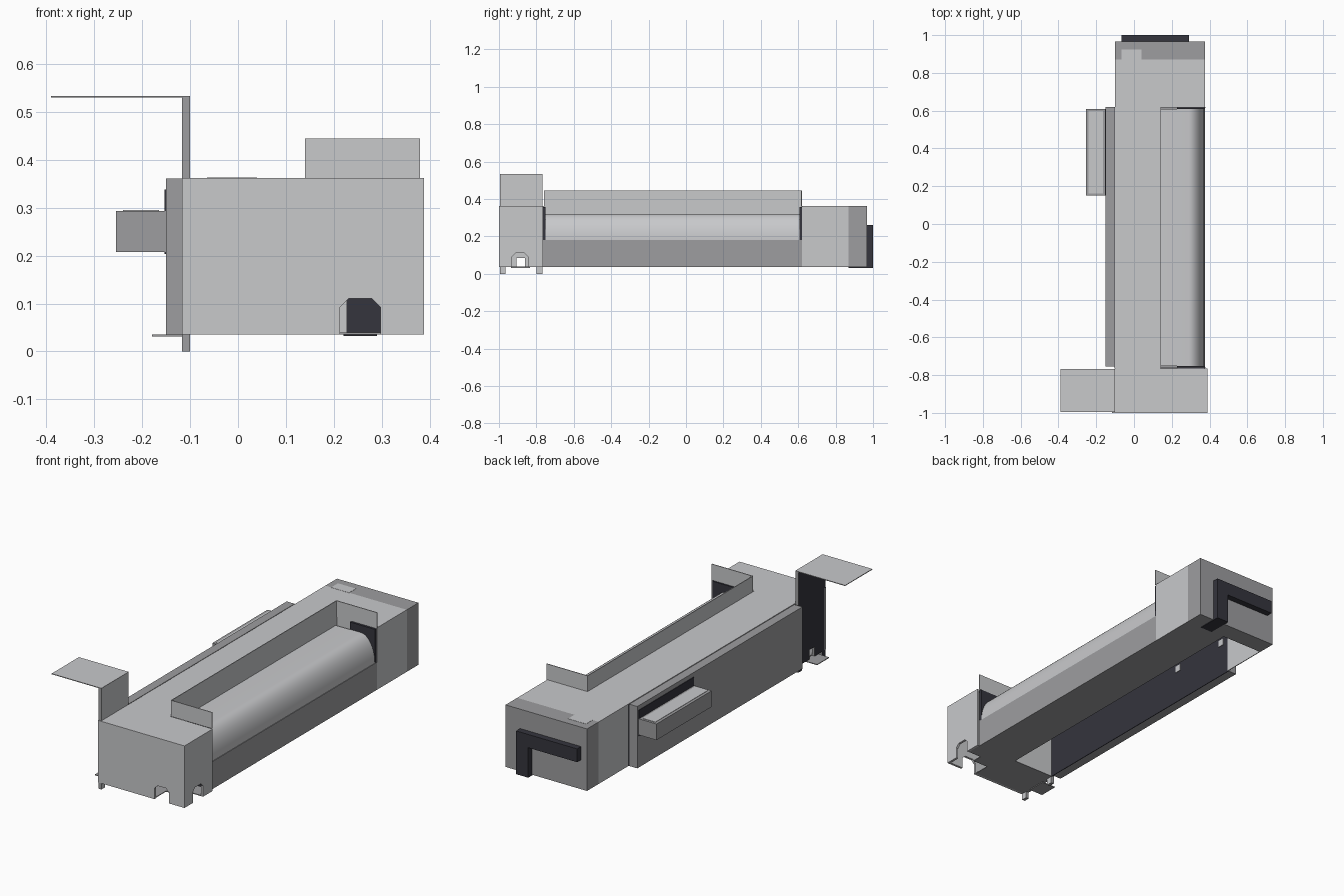
import bpy, bmesh, math
from mathutils import Vector

if "Cube" in bpy.data.objects:
    bpy.data.objects.remove(bpy.data.objects["Cube"])


def mat(name, c):
    m = bpy.data.materials.new(name)
    m.diffuse_color = (*c, 1)
    m.use_nodes = True
    m.node_tree.nodes["Principled BSDF"].inputs["Base Color"].default_value = m.diffuse_color
    return m


LIGHT = mat("light_grey", (0.58, 0.585, 0.60))
MID = mat("mid_grey", (0.34, 0.34, 0.35))
DARK = mat("dark_charcoal", (0.035, 0.035, 0.047))


def finish(name, bm, mats):
    bmesh.ops.recalc_face_normals(bm, faces=bm.faces)
    me = bpy.data.meshes.new(name)
    bm.to_mesh(me)
    bm.free()
    for m in mats:
        me.materials.append(m)
    ob = bpy.data.objects.new(name, me)
    bpy.context.collection.objects.link(ob)
    return ob


def prism(name, pts, axis, a, b, *mats):
    """Extrude a 2D outline along an axis; points are the other two axes in order."""
    bm = bmesh.new()
    vs = []
    for p in pts:
        q = list(p)
        q.insert(axis, a)
        vs.append(bm.verts.new(q))
    f = bm.faces.new(vs)
    ext = bmesh.ops.extrude_face_region(bm, geom=[f])
    d = Vector((0, 0, 0))
    d[axis] = b - a
    bmesh.ops.translate(bm, vec=d, verts=[g for g in ext["geom"] if isinstance(g, bmesh.types.BMVert)])
    return finish(name, bm, mats)


def box(name, x0, x1, y0, y1, z0, z1, *mats):
    return prism(name, [(x0, y0), (x1, y0), (x1, y1), (x0, y1)], 2, z0, z1, *mats)


def arched(u0, u1, a0, a1, z0=0.035, z1=0.362, top=0.11, c=0.018):
    """Wall outline with a chamfered notch in its lower edge."""
    return [(u0, z0), (a0, z0), (a0, top - c), (a0 + c, top), (a1 - c, top),
            (a1, top - c), (a1, z0), (u1, z0), (u1, z1), (u0, z1)]


def paint(ob, axis, pos, neg, other):
    """Material index by face direction along an axis."""
    for p in ob.data.polygons:
        n = p.normal[axis]
        p.material_index = pos if n > 0.5 else neg if n < -0.5 else other


B, T, t = 0.035, 0.362, 0.004

# Front cap: notched front and right walls, roof, floor, inner bulkhead
prism("cap_front_wall", arched(-0.117, 0.388, 0.213, 0.298), 1, -1.0, -0.988, LIGHT)
prism("cap_right_wall", arched(-0.988, -0.765, -0.93, -0.845), 0, 0.376, 0.388, LIGHT)
box("cap_roof", -0.1, 0.376, -0.988, -0.765, T - t, T, LIGHT)
box("cap_floor", -0.1, 0.21, -0.988, -0.765, B, B + t, MID)
box("cap_floor_right", 0.30, 0.376, -0.845, -0.765, B, B + t, MID)
box("cap_floor_inner", 0.21, 0.30, -0.90, -0.765, B, B + t, MID)
box("cap_bulkhead", -0.1, 0.228, -0.775, -0.765, B, T - t, LIGHT)

# Upright side plate with feet and a square window
plate = prism("side_plate", [
    (-0.995, 0), (-0.965, 0), (-0.965, B), (-0.905, B), (-0.905, 0.085), (-0.86, 0.085),
    (-0.86, B), (-0.80, B), (-0.80, 0), (-0.768, 0), (-0.768, 0.533), (-0.995, 0.533)],
    0, -0.117, -0.1, LIGHT, DARK, MID)
paint(plate, 0, 0, 1, 2)
flap = box("top_flap", -0.39, -0.1, -0.995, -0.768, 0.530, 0.5335, LIGHT, DARK, MID)
paint(flap, 2, 0, 1, 2)
box("bottom_tab", -0.18, -0.1, -0.935, -0.835, 0.031, 0.035, MID)

# Main roof around the hood opening, and the left strip
box("roof_left", -0.1, 0.14, -0.765, 0.62, T - t, T, LIGHT)
box("roof_back", -0.1, 0.375, 0.62, 0.87, T - t, T, LIGHT)
box("side_strip", -0.15, -0.104, -0.755, 0.62, B, T - 0.001, MID)
box("inner_wall_lining", -0.104, -0.1, -0.765, 0.62, B, T - t, DARK)
for i, y in enumerate((0.228, 0.564)):
    box(f"lining_tab_{i}", -0.1, -0.097, y - 0.018, y + 0.018, 0.205, 0.24, LIGHT)

# Chassis: floor and low right wall
box("chassis_floor", 0.14, 0.375, -0.765, 0.87, B, B + t, MID)
box("chassis_low_wall", 0.371, 0.375, -0.765, 0.62, B, 0.18, MID)

# Hood: three upright walls around the opening
box("hood_long_wall", 0.14, 0.144, -0.76, 0.62, 0.315, 0.445, LIGHT)
for n, y in (("front", -0.76), ("back", 0.616)):
    box(f"hood_{n}_wall", 0.14, 0.38, y, y + t, T - 0.002, 0.445, LIGHT)
for n, y in (("front", -0.764), ("back", 0.608)):
    box(f"opening_{n}_plate", 0.228, 0.373, y, y + 0.012, B + t, T - t, DARK)

# Smooth curved guide inside the opening
prof = [(0.14, 0.318), (0.29, 0.320)]
prof += [(0.29 + 0.082 * math.sin(a), 0.18 + 0.14 * math.cos(a))
         for a in (math.radians(7.5 * i) for i in range(1, 13))]
prof += [(0.366, 0.18)]
prof += [(0.14, 0.18)]
guide = prism("curved_guide", prof, 1, -0.752, 0.608, LIGHT)
bpy.context.view_layer.objects.active = guide
guide.select_set(True)
bpy.ops.object.shade_smooth_by_angle(angle=math.radians(30))

# Rear block: light side walls and mid grey end cover
box("rear_right_wall", 0.371, 0.375, 0.62, 0.87, B, T, LIGHT)
box("rear_left_wall", -0.1, -0.096, 0.62, 0.87, B, T, LIGHT)
box("rear_bulkhead", 0.14, 0.375, 0.62, 0.624, B, T - t, LIGHT)
box("rear_cover", -0.1, 0.375, 0.87, 0.967, B, T, MID)
box("rear_cover_patch", -0.065, 0.04, 0.868, 0.925, T - 0.002, T + 0.001, LIGHT)

# Dark angled bracket on the back, folded under the floor
prism("rear_bracket", [(0.29, B), (0.29, 0.26), (-0.065, 0.26), (-0.065, 0.19),
                       (0.22, 0.19), (0.22, B)], 1, 0.967, 1.0, DARK)
box("rear_bracket_foot", 0.22, 0.29, 0.87, 1.0, B - 0.003, B + 0.002, DARK)

# Side connector with light top inset and dark backing
box("connector", -0.255, -0.15, 0.15, 0.61, 0.208, 0.293, MID)
box("connector_top_inset", -0.24, -0.165, 0.162, 0.598, 0.290, 0.295, LIGHT)
box("connector_backing", -0.153, -0.149, 0.15, 0.61, 0.203, 0.338, DARK)
